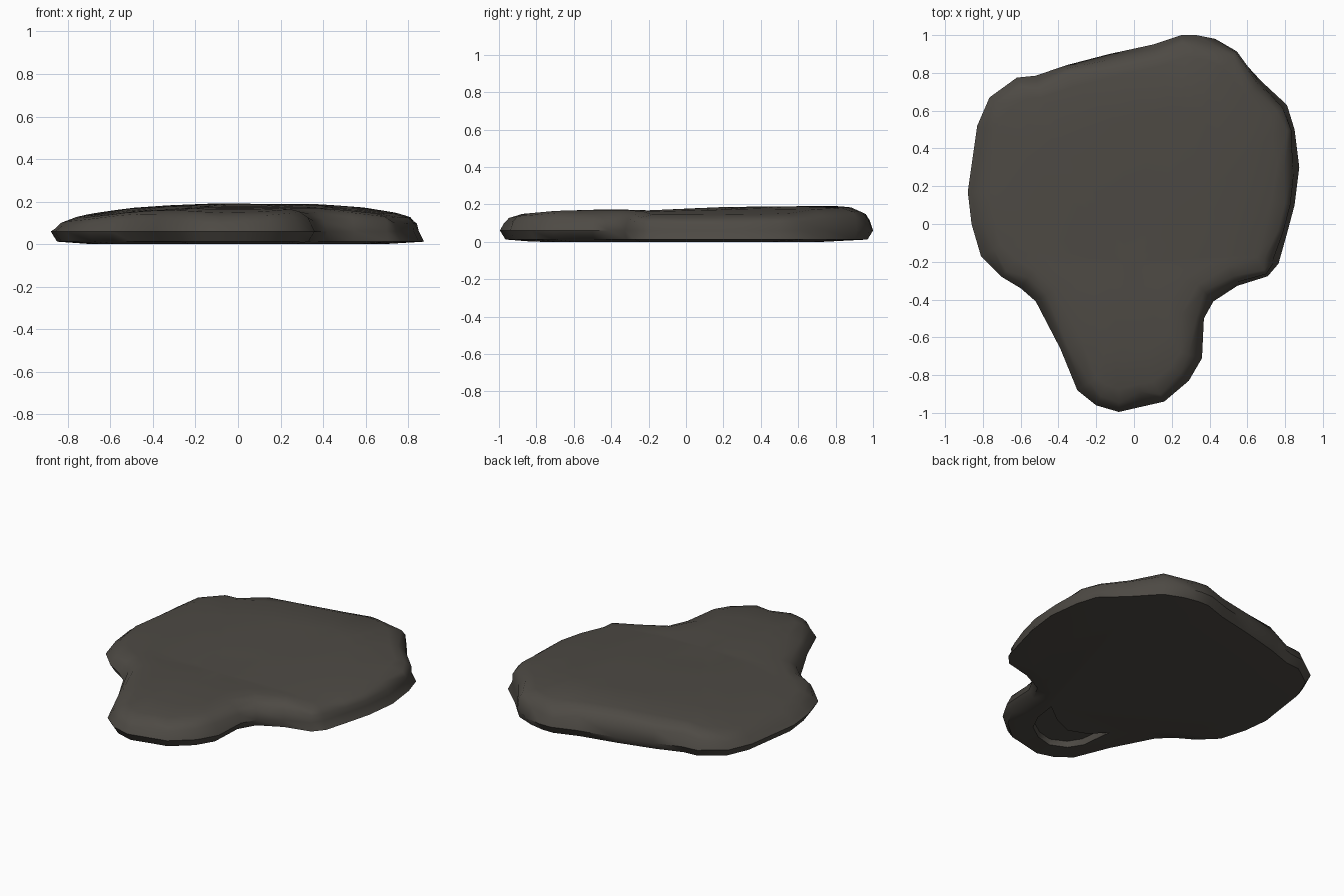
import bpy, bmesh, math
from mathutils import Vector

if "Cube" in bpy.data.objects:
    bpy.data.objects.remove(bpy.data.objects["Cube"])

# Slab outline seen from above, clockwise from the back
OUT = [(.33, 1), (.43, .98), (.55, .92), (.68, .76), (.81, .63), (.85, .5), (.875, .3), (.85, .1),
       (.81, -.05), (.765, -.21), (.71, -.28), (.55, -.335), (.42, -.41), (.37, -.5), (.36, -.71),
       (.29, -.83), (.16, -.94), (.05, -.965), (-.08, -.995), (-.2, -.96), (-.3, -.88), (-.39, -.66),
       (-.52, -.41), (-.6, -.34), (-.7, -.28), (-.81, -.17), (-.86, 0), (-.88, .17), (-.83, .52),
       (-.765, .67), (-.62, .775), (-.52, .785), (-.36, .84), (-.13, .9), (.1, .95), (.25, 1)]
# Height of the top surface along x and along y
HX = [(-.88, .09), (-.8, .125), (-.65, .15), (-.5, .17), (-.2, .19), (.35, .19), (.55, .178), (.8, .14), (.88, .12)]
HY = [(-1, .12), (-.92, .145), (-.7, .165), (-.4, .174), (-.2, .168), (.2, .186), (.8, .192), (.92, .18), (1, .14)]
CENTRE = Vector((0, -.2))


def lerp(tab, v):
    for (a, p), (b, q) in zip(tab, tab[1:]):
        if v <= b:
            t = max(0, (v - a) / (b - a))
            return p + (q - p) * t
    return tab[-1][1]


def top(x, y):
    h = lerp(HX, x) * lerp(HY, y) / .19
    for dx, dy, r, d in ((-.42, -.52, .1, .3), (.4, -.46, .08, .25)):   # worn dents at the neck
        h *= 1 - d * math.exp(-((x - dx) ** 2 + (y - dy) ** 2) / r ** 2)
    return h


pts = [Vector(p) for p in OUT]
n = len(pts)
inward = []
for i in range(n):
    t = (pts[(i + 1) % n] - pts[i - 1]).normalized()
    inward.append(Vector((t.y, -t.x)))


def inset(i, d):
    return pts[i] + inward[i] * d


# Slab: rings from the underside, round the rim and over the top
bm = bmesh.new()
rings = []


def ring(fn):
    rings.append([bm.verts.new(fn(i)) for i in range(n)])


def foot(i):
    right = min(1, max(0, (pts[i].x - .45) / .3))      # right rim flares out at the bottom
    p = inset(i, .03 * (1 - right))
    return (p.x, p.y, .012)


def rim(i):
    right = min(1, max(0, (pts[i].x - .45) / .3))
    p = inset(i, .025 * right)
    return (p.x, p.y, .06)


def upper(d, f):
    def fn(i):
        p = inset(i, d * (.85 + .3 * math.sin(i * 2.3)))
        return (p.x, p.y, top(p.x, p.y) * f)
    return fn


def inner(s):
    def fn(i):
        p = CENTRE + (inset(i, .12) - CENTRE) * s
        return (p.x, p.y, top(p.x, p.y))
    return fn


def under(i):
    p = CENTRE + (inset(i, .03) - CENTRE) * .8
    return (p.x, p.y, 0)


ring(under)
ring(foot)
ring(rim)
ring(upper(.03, .76))
ring(upper(.07, .93))
for s in (1, .75, .5, .25):
    ring(inner(s))
for a, b in zip(rings, rings[1:]):
    for i in range(n):
        j = (i + 1) % n
        bm.faces.new((a[i], a[j], b[j], b[i]))
bm.faces.new(rings[0])
c = bm.verts.new((CENTRE.x, CENTRE.y, top(*CENTRE)))
for i in range(n):
    bm.faces.new((rings[-1][i], rings[-1][(i + 1) % n], c))
bmesh.ops.recalc_face_normals(bm, faces=bm.faces)
mesh = bpy.data.meshes.new("stone_slab")
bm.to_mesh(mesh)
bm.free()
slab = bpy.data.objects.new("stone_slab", mesh)
bpy.context.collection.objects.link(slab)

stone = bpy.data.materials.new("dark grey brown stone")
stone.diffuse_color = (.075, .068, .058, 1)
stone.use_nodes = True
stone.node_tree.nodes["Principled BSDF"].inputs["Base Color"].default_value = stone.diffuse_color
mesh.materials.append(stone)

# Crescent hollow in the underside of the front lobe
CRES = [(.23, -.47), (.21, -.62), (.155, -.735), (.05, -.81), (-.064, -.84), (-.17, -.79), (-.226, -.7),
        (-.25, -.484), (-.16, -.58), (-.035, -.63), (.1, -.57)]
bm = bmesh.new()
mid = Vector((-.01, -.7))
low = [bm.verts.new((x, y, -.05)) for x, y in CRES]
high = [bm.verts.new((x + (mid.x - x) * .12, y + (mid.y - y) * .12, .035)) for x, y in CRES]
bm.faces.new(low)
bm.faces.new(high)
for i in range(len(CRES)):
    j = (i + 1) % len(CRES)
    bm.faces.new((low[i], low[j], high[j], high[i]))
bmesh.ops.recalc_face_normals(bm, faces=bm.faces)
cm = bpy.data.meshes.new("hollow_cutter")
bm.to_mesh(cm)
bm.free()
cm.materials.append(stone)
cutter = bpy.data.objects.new("hollow_cutter", cm)
bpy.context.collection.objects.link(cutter)
cutter.hide_render = True

bpy.context.view_layer.objects.active = slab
slab.select_set(True)
mod = slab.modifiers.new("hollow", 'BOOLEAN')
mod.operation = 'DIFFERENCE'
mod.object = cutter
mod.solver = 'EXACT'
bpy.ops.object.modifier_apply(modifier="hollow")
bpy.data.objects.remove(cutter)
slab.select_set(True)
bpy.ops.object.shade_smooth_by_angle(angle=math.radians(50))
